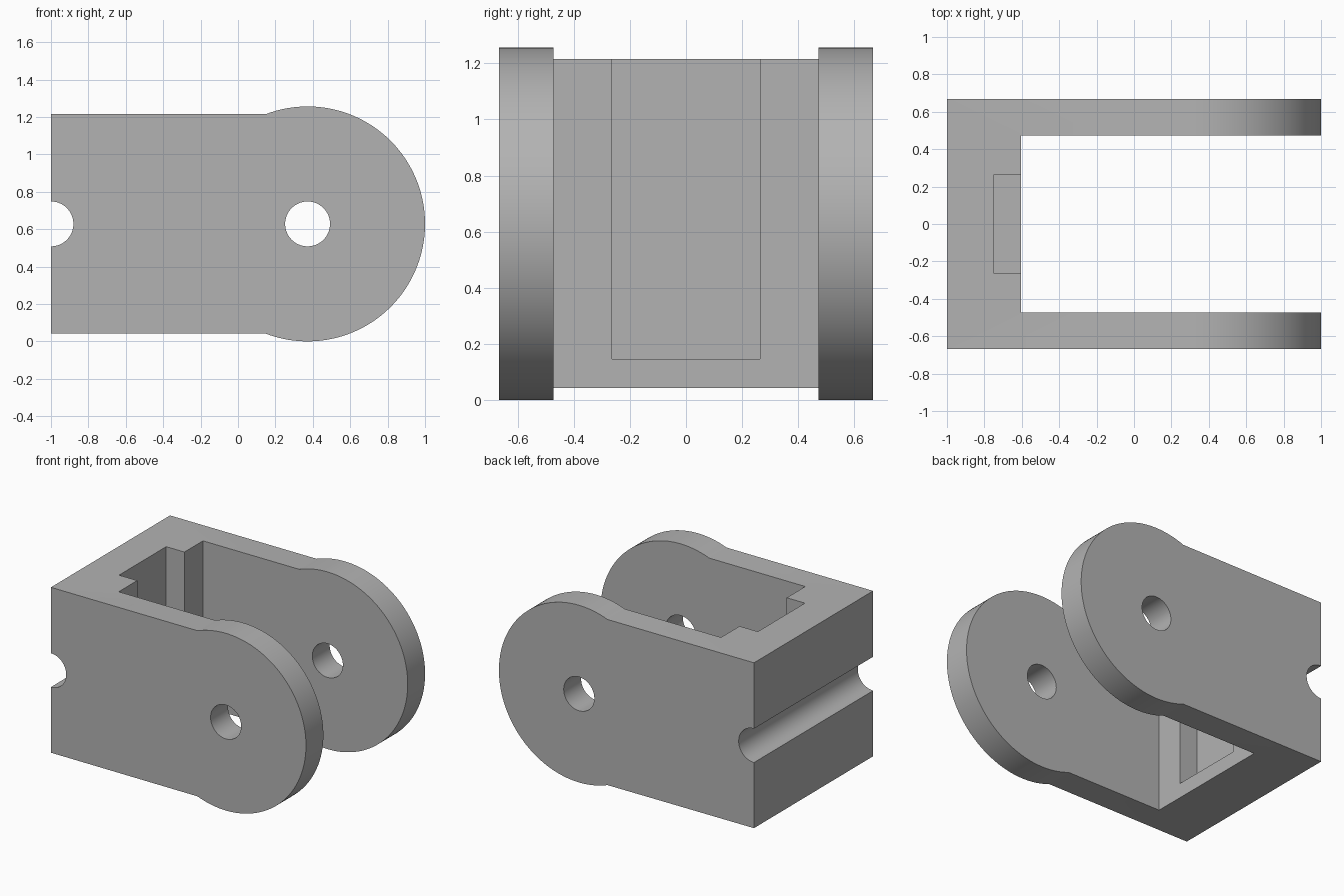
import bpy
import bmesh
import math
from mathutils import Matrix

if "Cube" in bpy.data.objects:
    bpy.data.objects.remove(bpy.data.objects["Cube"], do_unlink=True)

HALF_WIDTH = 0.667
INNER_HALF = 0.472
BOTTOM, TOP = 0.043, 1.215
RADIUS = 0.628
PIVOT_X, PIVOT_Z = 0.372, RADIUS
HOLE_RADIUS = 0.12

grey = bpy.data.materials.new("plain_grey")
grey.use_nodes = True
colour = (0.45, 0.45, 0.45, 1)
grey.diffuse_color = colour
grey.node_tree.nodes["Principled BSDF"].inputs["Base Color"].default_value = colour


def make_object(name, bm):
    bmesh.ops.recalc_face_normals(bm, faces=bm.faces)
    mesh = bpy.data.meshes.new(name)
    bm.to_mesh(mesh)
    bm.free()
    mesh.materials.append(grey)
    obj = bpy.data.objects.new(name, mesh)
    bpy.context.collection.objects.link(obj)
    return obj


def box(name, x0, x1, half_y, z0, z1):
    bm = bmesh.new()
    place = Matrix.Translation(((x0 + x1) / 2, 0, (z0 + z1) / 2))
    scale = Matrix.Diagonal((x1 - x0, 2 * half_y, z1 - z0, 1))
    bmesh.ops.create_cube(bm, size=1, matrix=place @ scale)
    return make_object(name, bm)


def rod(name, x, z):
    bm = bmesh.new()
    place = Matrix.Translation((x, 0, z)) @ Matrix.Rotation(math.pi / 2, 4, "X")
    bmesh.ops.create_cone(bm, cap_ends=True, segments=64, radius1=HOLE_RADIUS,
                          radius2=HOLE_RADIUS, depth=2, matrix=place)
    return make_object(name, bm)


# Side profile: straight block running into a large round end
start = math.pi - math.asin((TOP - PIVOT_Z) / RADIUS)
steps = 96
profile = [(-1, TOP), (-1, BOTTOM)]
for i in range(steps + 1):
    a = -start + 2 * start * i / steps
    profile.append((PIVOT_X + RADIUS * math.cos(a), PIVOT_Z + RADIUS * math.sin(a)))

bm = bmesh.new()
side = bm.faces.new([bm.verts.new((x, -HALF_WIDTH, z)) for x, z in profile])
new = bmesh.ops.extrude_face_region(bm, geom=[side])["geom"]
bmesh.ops.translate(bm, vec=(0, 2 * HALF_WIDTH, 0),
                    verts=[v for v in new if isinstance(v, bmesh.types.BMVert)])
bracket = make_object("clevis_bracket", bm)

# Gap between the arms, blind pocket in the web, pivot hole and rear groove
cutters = [
    box("arm_gap_cutter", -0.605, 1.2, INNER_HALF, -0.2, 1.5),
    box("pocket_cutter", -0.748, -0.5, 0.264, 0.147, 1.5),
    rod("pivot_hole_cutter", PIVOT_X, PIVOT_Z),
    rod("rear_groove_cutter", -1, PIVOT_Z),
]
bpy.ops.object.select_all(action="DESELECT")
bracket.select_set(True)
bpy.context.view_layer.objects.active = bracket
for cutter in cutters:
    cutter.hide_render = True
    mod = bracket.modifiers.new(cutter.name, "BOOLEAN")
    mod.operation = "DIFFERENCE"
    mod.solver = "EXACT"
    mod.object = cutter
    bpy.ops.object.modifier_apply(modifier=mod.name)
    bpy.data.objects.remove(cutter, do_unlink=True)

bpy.ops.object.shade_smooth_by_angle(angle=math.radians(20))
